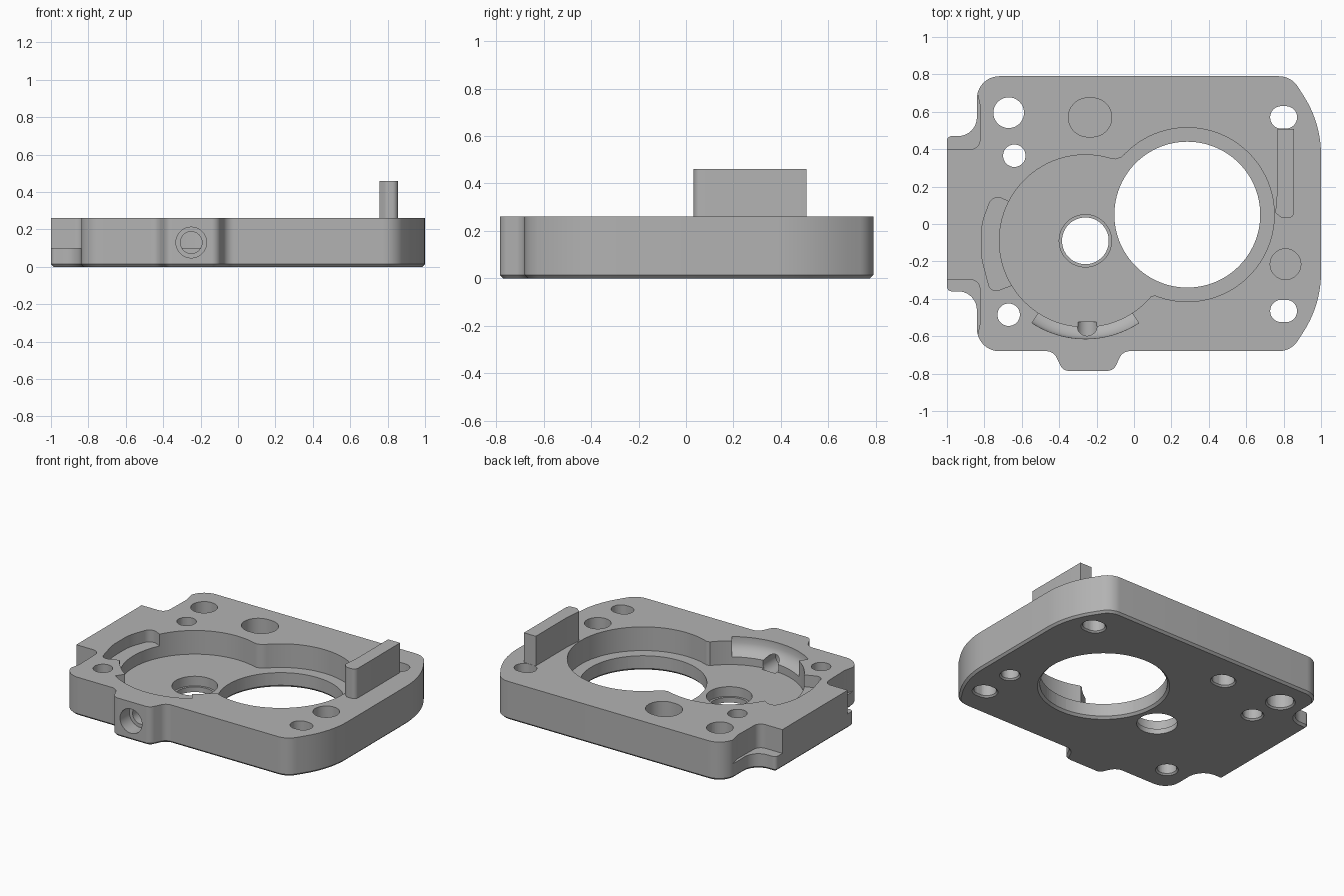
import bpy, bmesh
from math import cos, sin, pi, radians, tan
from mathutils import Vector, Matrix

if "Cube" in bpy.data.objects:
    bpy.data.objects.remove(bpy.data.objects["Cube"])

grey = bpy.data.materials.new("machined grey")
grey.use_nodes = True
grey.diffuse_color = (0.45, 0.45, 0.45, 1)
grey.node_tree.nodes["Principled BSDF"].inputs["Base Color"].default_value = (0.45, 0.45, 0.45, 1)

TOP, FLOOR, MID = 0.26, 0.10, 0.055


def make_object(name, bm):
    bmesh.ops.recalc_face_normals(bm, faces=bm.faces)
    mesh = bpy.data.meshes.new(name)
    bm.to_mesh(mesh)
    bm.free()
    mesh.materials.append(grey)
    obj = bpy.data.objects.new(name, mesh)
    bpy.context.collection.objects.link(obj)
    return obj


def rounded(corners, steps=10):
    """Polygon whose (x, y, radius) corners become arcs."""
    out = []
    for i, (x, y, r) in enumerate(corners):
        p = Vector((x, y))
        a = (Vector(corners[i - 1][:2]) - p).normalized()
        b = (Vector(corners[(i + 1) % len(corners)][:2]) - p).normalized()
        if r == 0:
            out.append(p)
            continue
        half = a.angle(b) / 2
        centre = p + (a + b).normalized() * r / sin(half)
        start = p + a * r / tan(half) - centre
        end = p + b * r / tan(half) - centre
        sweep = start.angle_signed(end)
        for k in range(steps + 1):
            out.append(centre + Matrix.Rotation(-sweep * k / steps, 2) @ start)
    return out


def slot_points(x, y, r, stretch=0):
    """Circle, or a slot when stretched along x."""
    n = 48
    pts = []
    for k in range(n):
        a = 2 * pi * (k + 0.5) / n
        pts.append((x + r * cos(a) + (stretch if cos(a) > 0 else -stretch), y + r * sin(a)))
    return pts


def loft(name, lower, upper, z0, z1):
    bm = bmesh.new()
    lo = [bm.verts.new((p[0], p[1], z0)) for p in lower]
    hi = [bm.verts.new((p[0], p[1], z1)) for p in upper]
    bm.faces.new(lo[::-1])
    bm.faces.new(hi)
    for i in range(len(lo)):
        j = (i + 1) % len(lo)
        bm.faces.new((lo[i], lo[j], hi[j], hi[i]))
    return make_object(name, bm)


def prism(name, pts, z0, z1):
    return loft(name, pts, pts, z0, z1)


def cut(target, cutter):
    cutter.hide_render = True
    mod = target.modifiers.new("cut", 'BOOLEAN')
    mod.operation = 'DIFFERENCE'
    mod.solver = 'EXACT'
    mod.object = cutter
    bpy.context.view_layer.objects.active = target
    bpy.ops.object.modifier_apply(modifier=mod.name)
    bpy.data.objects.remove(cutter)


def flip(pts):
    """Mirror corners across the plate's middle line."""
    return [(x, 2 * MID - y, r) for x, y, r in reversed(pts)]


# plate outline: back half, mirrored front half, plus the front boss
half = [(1.0, 0.54, 0.58), (0.84, 0.79, 0.12), (-0.84, 0.79, 0.12),
        (-0.84, 0.47, 0.10), (-1.0, 0.47, 0.025)]
boss = [(-0.43, -0.68, 0.06), (-0.38, -0.785, 0.05),
        (-0.11, -0.785, 0.05), (-0.06, -0.68, 0.06)]
front = flip(half)
plate = prism("housing_plate", rounded(half + front[:3] + boss + front[3:]), 0, TOP)

# chamfer round the bottom edge
bm = bmesh.new()
bm.from_mesh(plate.data)
rim = [e for e in bm.edges if all(v.co.z < 0.001 for v in e.verts)]
bmesh.ops.bevel(bm, geom=rim, offset=0.014, segments=1, affect='EDGES')
bm.to_mesh(plate.data)
bm.free()

# stepped ledges beside the left tab
ledge = [(-1.1, 0.40, 0), (-0.825, 0.40, 0.05), (-0.82, 0.62, 0.05),
         (-0.842, 0.72, 0), (-1.1, 0.72, 0)]
for corners in (ledge, [(x, y - 0.008, r) for x, y, r in flip(ledge)]):
    cut(plate, prism("ledge_cutter", rounded(corners), FLOOR, 0.5))

# twin round pocket with blended waist
C1, C2 = (-0.26, -0.09), (0.285, 0.05)


def circle(c, r, n=96):
    return [(c[0] + r * cos(2 * pi * k / n), c[1] + r * sin(2 * pi * k / n)) for k in range(n)]


cut(plate, prism("pocket_cutter", circle(C1, 0.46), FLOOR, 0.5))
cut(plate, prism("pocket_cutter", circle(C2, 0.465), FLOOR, 0.5))
waist = [(-0.17, 0.355), (-0.10, 0.346), (-0.07, 0.355), (-0.035, 0.385), (0.1, 0.2),
         (0.18, -0.40), (0.12, -0.38), (0.08, -0.39), (0.03, -0.44), (-0.1, -0.2)]
cut(plate, prism("waist_cutter", waist, FLOOR, 0.5))

# large bore and shaft bore
cut(plate, prism("bore_cutter", circle(C2, 0.39), -0.1, 0.5))
cut(plate, loft("bore_chamfer", circle(C2, 0.415), circle(C2, 0.385), -0.01, 0.02))
cut(plate, prism("shaft_cutter", circle(C1, 0.125, 64), -0.1, 0.5))
cut(plate, prism("shaft_step", circle(C1, 0.14, 64), 0.035, 0.5))

# mounting holes and slots: x, y, radius, stretch, counterbore radius
holes = [(-0.67, 0.595, 0.082, 0, 0), (-0.64, 0.365, 0.06, 0, 0),
         (-0.67, -0.485, 0.06, 0, 0), (0.81, -0.215, 0.055, 0, 0.082),
         (-0.235, 0.57, 0.06, 0.012, 0.104), (0.80, 0.57, 0.06, 0.012, 0),
         (0.80, -0.465, 0.06, 0.012, 0)]
for x, y, r, s, bore in holes:
    cut(plate, prism("hole_cutter", slot_points(x, y, r, s), -0.1, 0.5))
    cut(plate, loft("hole_chamfer", slot_points(x, y, r + 0.02, s),
                    slot_points(x, y, r - 0.005, s), -0.01, 0.015))
    if bore:
        cut(plate, prism("counterbore", slot_points(x, y, bore, s), 0.11, 0.5))

# shallow recess on the left of the pocket
recess = [(-0.60, 0.09, 0), (-0.66, 0.115, 0), (-0.755, 0.16, 0.05), (-0.815, 0.0, 0.3),
          (-0.815, -0.18, 0.3), (-0.765, -0.37, 0.04), (-0.66, -0.33, 0), (-0.60, -0.30, 0)]
cut(plate, prism("recess_cutter", rounded(recess), 0.18, 0.5))

# scooped recess at the front of the pocket
section = [(0.40, 0.15), (0.455, 0.15), (0.485, 0.165), (0.51, 0.19),
           (0.523, 0.22), (0.527, 0.4), (0.40, 0.4)]
bm = bmesh.new()
rings = []
for k in range(25):
    a = radians(-123 + 66 * k / 24)
    rings.append([bm.verts.new((C1[0] + r * cos(a), C1[1] + r * sin(a), z)) for r, z in section])
for p, q in zip(rings, rings[1:]):
    for i in range(len(section)):
        j = (i + 1) % len(section)
        bm.faces.new((p[i], p[j], q[j], q[i]))
bm.faces.new(rings[0])
bm.faces.new(rings[-1][::-1])
cut(plate, make_object("scoop_cutter", bm))

# stepped cross hole through the front boss
for r, depth in ((0.082, 0.10), (0.058, 0.26)):
    drill = prism("drill_cutter", slot_points(0, 0, r), -0.1, depth)
    drill.data.transform(Matrix.Translation((-0.25, -0.785, 0.13)) @ Matrix.Rotation(-pi / 2, 4, 'X'))
    cut(plate, drill)

# upright rib beside the large bore
rib = prism("upright_rib", rounded([
    (0.766, 0.509, 0), (0.766, 0.18, 0.1), (0.756, 0.06, 0.01), (0.79, 0.032, 0.01),
    (0.855, 0.032, 0.03), (0.855, 0.509, 0)], 6), 0.2, 0.46)

# smooth curved walls, crisp edges
bpy.ops.object.select_all(action='DESELECT')
for obj in (plate, rib):
    obj.select_set(True)
bpy.context.view_layer.objects.active = plate
bpy.ops.object.shade_smooth_by_angle(angle=radians(30))
